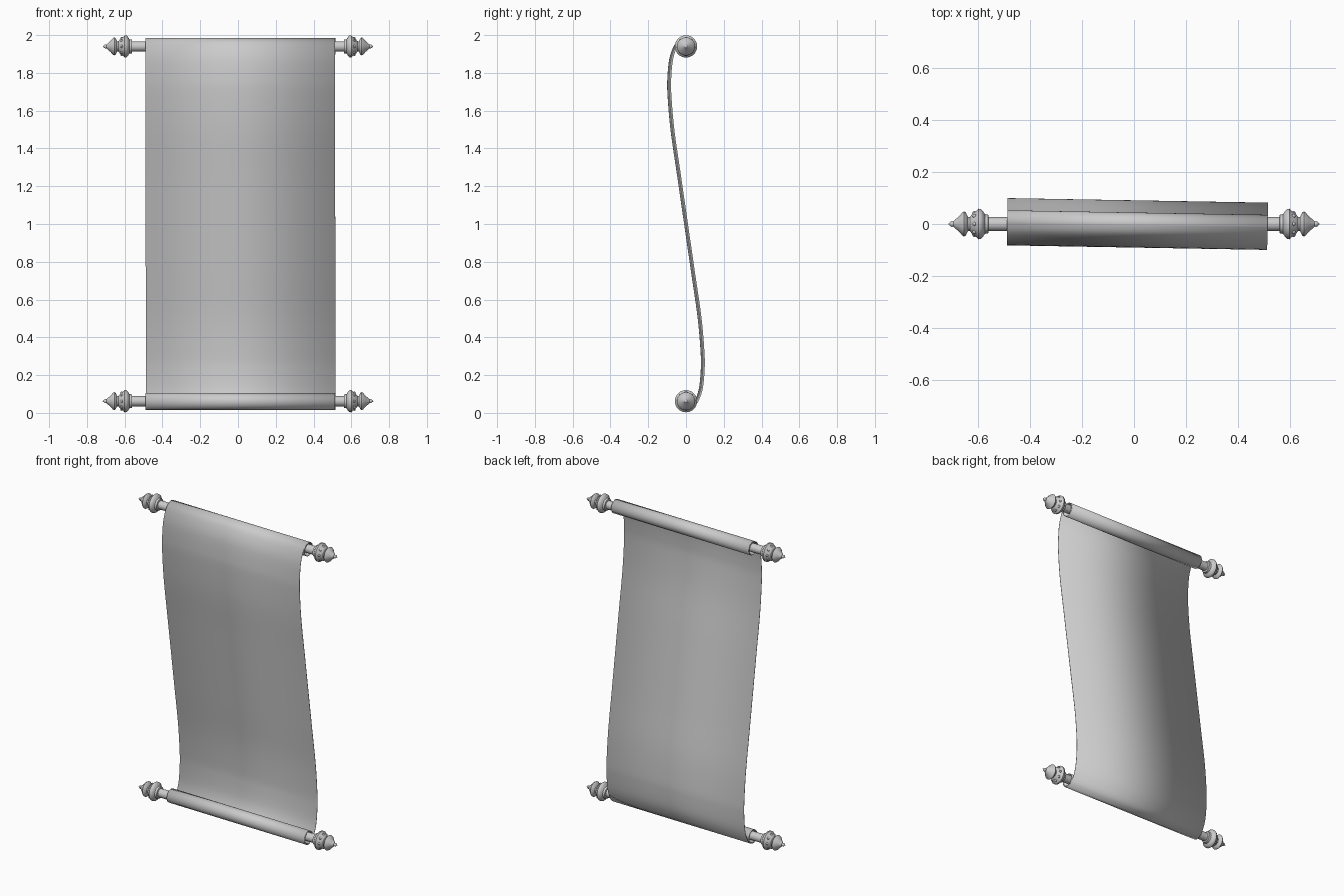
import bpy, bmesh, math
from mathutils import Vector, Matrix

if "Cube" in bpy.data.objects:
    bpy.data.objects.remove(bpy.data.objects["Cube"])

mat = bpy.data.materials.new("light grey")
mat.diffuse_color = (0.6, 0.6, 0.6, 1)
mat.use_nodes = True
mat.node_tree.nodes["Principled BSDF"].inputs["Base Color"].default_value = mat.diffuse_color

Z_LOW, Z_HIGH = 0.062, 1.940


def make_object(name, bm):
    me = bpy.data.meshes.new(name)
    bm.to_mesh(me)
    bm.free()
    me.materials.append(mat)
    ob = bpy.data.objects.new(name, me)
    bpy.context.collection.objects.link(ob)
    return ob


def smooth(ob, angle):
    bpy.ops.object.select_all(action='DESELECT')
    ob.select_set(True)
    bpy.context.view_layer.objects.active = ob
    bpy.ops.object.shade_smooth_by_angle(angle=math.radians(angle))


def lathe_x(bm, profile, n=28):
    """Turn (x, radius) pairs around the x axis."""
    rings = []
    for x, r in profile:
        if r == 0:
            rings.append([bm.verts.new((x, 0, 0))] * n)
        else:
            rings.append([bm.verts.new((x, r * math.cos(2 * math.pi * i / n),
                                        r * math.sin(2 * math.pi * i / n))) for i in range(n)])
    for a, b in zip(rings, rings[1:]):
        for i in range(n):
            j = (i + 1) % n
            bm.faces.new(list(dict.fromkeys((a[i], a[j], b[j], b[i]))))


# turned rod with a finial on each end
half = [(0.56, 0.027), (0.562, 0.036), (0.575, 0.038), (0.582, 0.050), (0.590, 0.058),
        (0.600, 0.059), (0.608, 0.050), (0.622, 0.042), (0.632, 0.028), (0.640, 0.027),
        (0.648, 0.044), (0.655, 0.048), (0.662, 0.044), (0.675, 0.029), (0.688, 0.018),
        (0.696, 0.010), (0.702, 0.011), (0.708, 0.008), (0.717, 0)]
profile = [(-x, r) for x, r in reversed(half)] + half

for name, z in (("bottom_rod", Z_LOW), ("top_rod", Z_HIGH)):
    bm = bmesh.new()
    lathe_x(bm, profile)
    # ring of small studs on each collar
    for side in (-1, 1):
        for k in range(8):
            a = 2 * math.pi * k / 8
            pos = (side * 0.615, 0.043 * math.cos(a), 0.043 * math.sin(a))
            bmesh.ops.create_uvsphere(bm, u_segments=8, v_segments=6, radius=0.008,
                                      matrix=Matrix.Translation(pos))
    bmesh.ops.recalc_face_normals(bm, faces=bm.faces)
    ob = make_object(name, bm)
    ob.location.z = z
    smooth(ob, 40)

# side profile of the sheet: spiral round the upper rod, then half of the S-curve
spiral = []
for i in range(45):
    t = 1 - i / 44
    a = math.pi / 2 - 2 * math.pi * 1.4 * t
    r = 0.044 - 0.008 * t
    spiral.append(Vector((r * math.cos(a), Z_HIGH + r * math.sin(a))))
ctrl = [Vector(p) for p in ((0.02, 1.98), (0, 1.984), (-0.035, 1.968), (-0.060, 1.93),
                            (-0.079, 1.87), (-0.088, 1.78), (-0.088, 1.69), (-0.072, 1.50),
                            (-0.036, 1.25), (0, 1.001), (0.036, 0.752))]
curve = []
for p0, p1, p2, p3 in zip(ctrl, ctrl[1:], ctrl[2:], ctrl[3:]):
    for k in range(1, 7):
        t = k / 6
        curve.append(0.5 * (2 * p1 + (p2 - p0) * t + (2 * p0 - 5 * p1 + 4 * p2 - p3) * t * t
                            + (3 * p1 - p0 - 3 * p2 + p3) * t ** 3))
top_half = spiral + curve
# the lower half is the upper half turned by 180 degrees
path = top_half + [Vector((-p.x, Z_LOW + Z_HIGH - p.y)) for p in reversed(top_half[:-1])]

# thin sheet
bm = bmesh.new()
rows = [[bm.verts.new((x, p.x, p.y)) for x in (-0.502, 0.502)] for p in path]
for a, b in zip(rows, rows[1:]):
    bm.faces.new((a[0], b[0], b[1], a[1]))
sheet = make_object("scroll_sheet", bm)
sheet.location.x = 0.013
sheet.rotation_euler.z = math.radians(-1.0)
for f in sheet.data.polygons:
    f.use_smooth = True
mod = sheet.modifiers.new("thickness", 'SOLIDIFY')
mod.thickness = 0.003
mod.offset = 0
